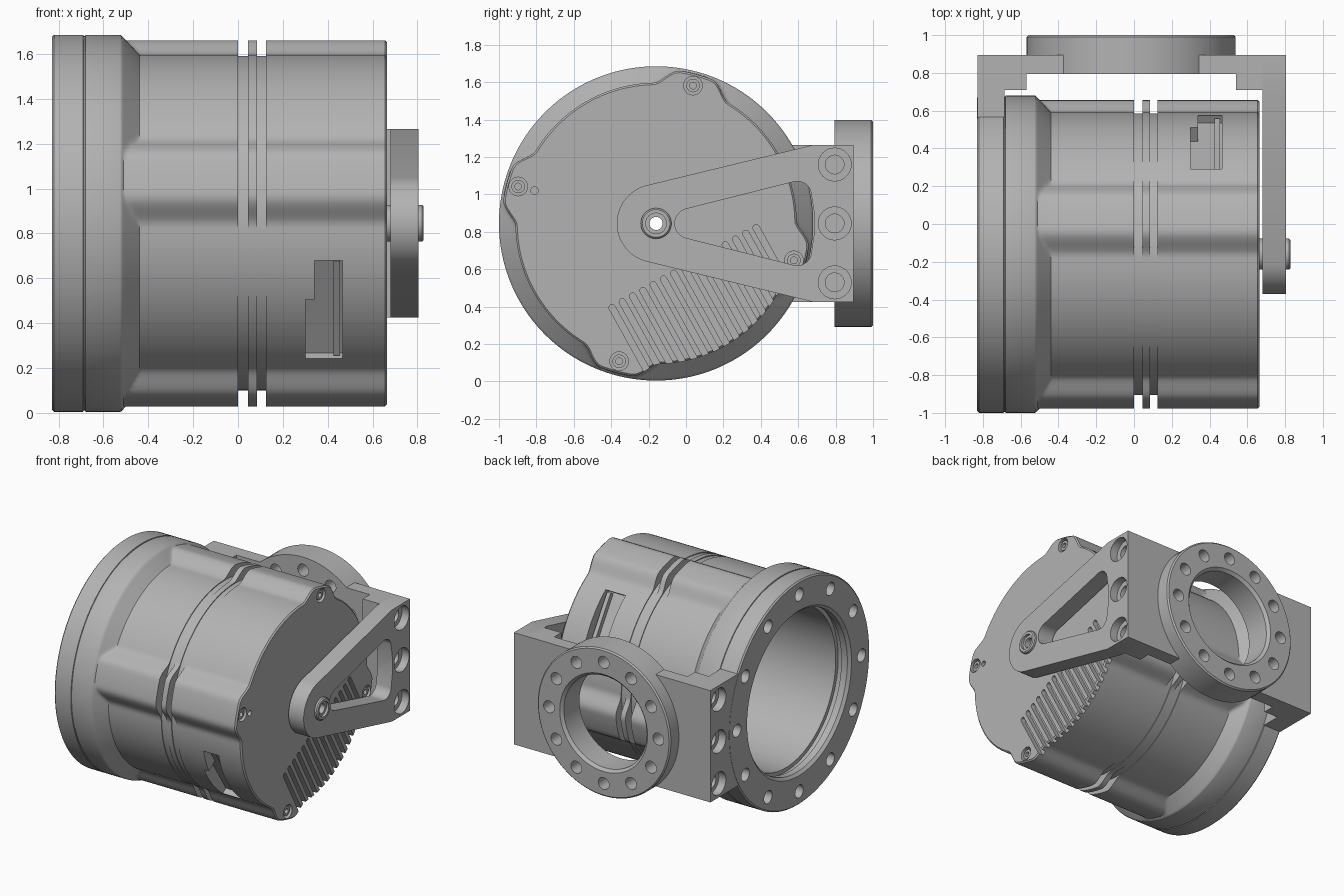
import bpy, bmesh
from math import sin, cos, radians, pi
from mathutils import Matrix, Vector

if "Cube" in bpy.data.objects:
    bpy.data.objects.remove(bpy.data.objects["Cube"])

grey = bpy.data.materials.new("machined grey")
grey.use_nodes = True
GREY = (0.45, 0.45, 0.45, 1)
grey.diffuse_color = GREY
grey.node_tree.nodes["Principled BSDF"].inputs["Base Color"].default_value = GREY

CY, CZ = -0.16, 0.845          # main axis of the housing, running along x
AXIS = Matrix.Translation((0, CY, CZ))
PORT_AXIS = Matrix.Translation((-0.015, 0, CZ)) @ Matrix.Rotation(pi / 2, 4, 'Z')


def at(y, z):
    return Matrix.Translation((0, y, z))


def loft(bm, rings, matrix, ring_closed=False):
    """Skin a list of equal point rings into a closed solid."""
    vs = [[bm.verts.new(matrix @ Vector(p)) for p in ring] for ring in rings]
    n = len(vs[0])
    pairs = list(zip(vs, vs[1:]))
    if ring_closed:
        pairs.append((vs[-1], vs[0]))
    else:
        bm.faces.new(vs[0])
        bm.faces.new(vs[-1])
    for a, b in pairs:
        for i in range(n):
            j = (i + 1) % n
            bm.faces.new((a[i], a[j], b[j], b[i]))


def turned(bm, steps, matrix, closed=False, sides=32, lobes=None):
    """Turn (x, radius) steps about x; lobes may change the radius by angle."""
    rings = []
    for x, r in steps:
        ring = []
        for i in range(sides):
            a = 2 * pi * i / sides
            q = lobes(x, r, a) if lobes else r
            ring.append((x, q * cos(a), q * sin(a)))
        rings.append(ring)
    loft(bm, rings, matrix, closed)


def prism(bm, pts, lo, hi, matrix=Matrix()):
    """Extrude a yz outline along x."""
    loft(bm, [[(x, y, z) for y, z in pts] for x in (lo, hi)], matrix)


def arc(y, z, r, a0, a1, n=16):
    return [(y + r * cos(radians(a0 + (a1 - a0) * i / n)),
             z + r * sin(radians(a0 + (a1 - a0) * i / n))) for i in range(n + 1)]


def finish(name, bm):
    bmesh.ops.recalc_face_normals(bm, faces=bm.faces)
    mesh = bpy.data.meshes.new(name)
    bm.to_mesh(mesh)
    bm.free()
    mesh.materials.append(grey)
    ob = bpy.data.objects.new(name, mesh)
    bpy.context.collection.objects.link(ob)
    return ob


def cut(ob, bm):
    """Subtract the cutter solids from an object."""
    cutter = finish("cutter", bm)
    cutter.hide_render = True
    mod = ob.modifiers.new("cut", 'BOOLEAN')
    mod.object, mod.solver = cutter, 'EXACT'
    bpy.context.view_layer.update()
    ev = ob.evaluated_get(bpy.context.evaluated_depsgraph_get())
    mesh = bpy.data.meshes.new_from_object(ev)
    ob.modifiers.clear()
    ob.data = mesh
    bpy.data.objects.remove(cutter)


def bolt_circle(bm, count, radius, hole, lo, hi, matrix):
    for k in range(count):
        a = 2 * pi * k / count
        turned(bm, [(lo, hole), (hi, hole)],
               matrix @ at(radius * cos(a), radius * sin(a)), sides=24)


# Housing: round mounting flange, cone, four-lobed body, end cap and bore
def lobed(x, r, a):
    if r < 0.7 or x < -0.53:
        return r
    d = abs((a * 180 / pi - 75 + 45) % 90 - 45)
    t = min(1, max(0, (16 - d) / 10))
    body = 0.752 + 0.074 * t * t * (3 - 2 * t)
    if x < -0.43:
        return max(r, body)
    return min(r, body - (0.01 if x > 0.664 else 0))


WIDE, GROOVE = 0.9, 0.746
steps = [(-0.83, 0.83), (-0.82, 0.84), (-0.69, 0.84), (-0.688, 0.834),
         (-0.682, 0.834), (-0.68, 0.84), (-0.525, 0.84)]
steps += [(-0.52 + 0.08 * i / 8, 0.838 - 0.086 * i / 8) for i in range(9)]
steps += [(-0.429, WIDE)]
for lo, hi in ((0, 0.045), (0.085, 0.125)):
    steps += [(lo, WIDE), (lo, GROOVE), (hi, GROOVE), (hi, WIDE)]
steps += [(0.655, WIDE), (0.665, WIDE), (0.665, 0.035), (0.6, 0.035), (0.6, 0.59),
          (-0.72, 0.59), (-0.72, 0.62), (-0.76, 0.62), (-0.76, 0.6), (-0.81, 0.6),
          (-0.83, 0.62)]
bm = bmesh.new()
turned(bm, steps, AXIS, True, 240, lobed)
housing = finish("housing", bm)

# Cooling slots across the end cap
bm = bmesh.new()
for k in range(15):
    slot = arc(0, 0, 0.017, 0, 180, 8) + [(-0.017, -1.1), (0.017, -1.1)]
    start = at(-0.395 + 0.055 * k, 0.395 + 0.0305 * k)
    length = Matrix.Rotation(radians(29), 4, 'X')
    prism(bm, slot, 0.625, 0.7, start @ length)
cut(housing, bm)

# Flange bolt holes, cap screw recesses and the two side ports
SCREWS = [radians(75 + 90 * k) for k in range(4)]
bm = bmesh.new()
bolt_circle(bm, 12, 0.74, 0.048, -0.9, -0.7, AXIS)
for a in SCREWS:
    turned(bm, [(0.63, 0.05), (0.7, 0.05)], AXIS @ at(0.763 * cos(a), 0.763 * sin(a)), sides=24)
turned(bm, [(0.64, 0.02), (0.7, 0.02)], at(-0.81, 1.02), sides=16)
PORT = [(0.34, -0.26), (0.465, -0.26), (0.465, 0.26), (0.30, 0.26), (0.30, -0.08), (0.34, -0.08)]
for turn in (33, 213):
    spin = AXIS @ Matrix.Rotation(radians(turn), 4, 'X')
    loft(bm, [[(x, r, t) for x, t in PORT] for r in (0.66, 0.9)], spin)
cut(housing, bm)

# Socket head screws in the lobes
bm = bmesh.new()
for a in SCREWS:
    turned(bm, [(0.625, 0.036), (0.655, 0.036), (0.655, 0.018), (0.625, 0.018)],
           AXIS @ at(0.763 * cos(a), 0.763 * sin(a)), True, 24)
screws = finish("cap_screws", bm)

# Connector blocks inside the ports
bm = bmesh.new()
for turn in (33, 213):
    spin = AXIS @ Matrix.Rotation(radians(turn), 4, 'X')
    block = [(0.425, -0.25), (0.455, -0.25), (0.455, 0.25), (0.425, 0.25)]
    loft(bm, [[(x, r, t) for x, t in block] for r in (0.65, 0.695)], spin)
connectors = finish("port_connectors", bm)

# Bracket: U-shaped back plate whose left end merges with the flange
PLAN = [(-0.829, 0.55), (-0.685, 0.55), (-0.685, 0.71), (-0.57, 0.71), (-0.57, 0.795),
        (0.54, 0.795), (0.54, 0.71), (0.68, 0.71), (0.68, 0.895), (-0.829, 0.895)]
HOLES = (0.53, 0.845, 1.16)
bm = bmesh.new()
loft(bm, [[(x, y, z) for x, y in PLAN] for z in (0.425, 1.265)], Matrix())
plate = finish("bracket_plate", bm)
bm = bmesh.new()
turned(bm, [(0.6, 0.35), (1.1, 0.35)], PORT_AXIS, sides=64)
bolt_circle(bm, 12, 0.74, 0.048, -0.9, -0.7, AXIS)
bolt_circle(bm, 12, 0.455, 0.045, 0.75, 1.1, PORT_AXIS)
for z in HOLES:
    turned(bm, [(-0.9, 0.085), (-0.77, 0.085), (-0.77, 0.05), (-0.6, 0.05)], at(0.795, z))
cut(plate, bm)

# Output ring on the back plate
bm = bmesh.new()
turned(bm, [(0.795, 0.553), (0.99, 0.553), (1.0, 0.543), (1.0, 0.365), (0.98, 0.345),
            (0.795, 0.345)], PORT_AXIS, True, 96)
ring = finish("output_ring", bm)
bm = bmesh.new()
bolt_circle(bm, 12, 0.455, 0.045, 0.7, 1.1, PORT_AXIS)
cut(ring, bm)

# Tapered support arm with a rounded triangular window
bm = bmesh.new()
prism(bm, arc(CY, CZ, 0.21, 104, 256, 32) + [(0.68, 0.425), (0.895, 0.425),
      (0.895, 1.265), (0.68, 1.265)], 0.68, 0.805)
arm = finish("support_arm", bm)
bm = bmesh.new()
window = (arc(0.02, CZ, 0.08, 104, 256) + arc(0.595, 0.695, 0.075, -104, -8)
          + [(0.685, 0.79), (0.685, 0.9)] + arc(0.595, 0.995, 0.075, 8, 104))
prism(bm, window, 0.6, 0.9)
turned(bm, [(0.6, 0.06), (0.9, 0.06)], AXIS)
for z in HOLES:
    turned(bm, [(0.6, 0.05), (0.745, 0.05), (0.745, 0.088), (0.9, 0.088)], at(0.795, z))
cut(arm, bm)

# Pivot bushing through the arm
bm = bmesh.new()
turned(bm, [(0.66, 0.082), (0.82, 0.082), (0.828, 0.074), (0.828, 0.055), (0.81, 0.055),
            (0.81, 0.035), (0.66, 0.035)], AXIS, True, 48)
bushing = finish("pivot_bushing", bm)

# Smooth shading with crisp edges
for ob in (housing, screws, connectors, plate, ring, arm, bushing):
    bpy.ops.object.select_all(action='DESELECT')
    ob.select_set(True)
    bpy.context.view_layer.objects.active = ob
    bpy.ops.object.shade_smooth_by_angle(angle=radians(30))
